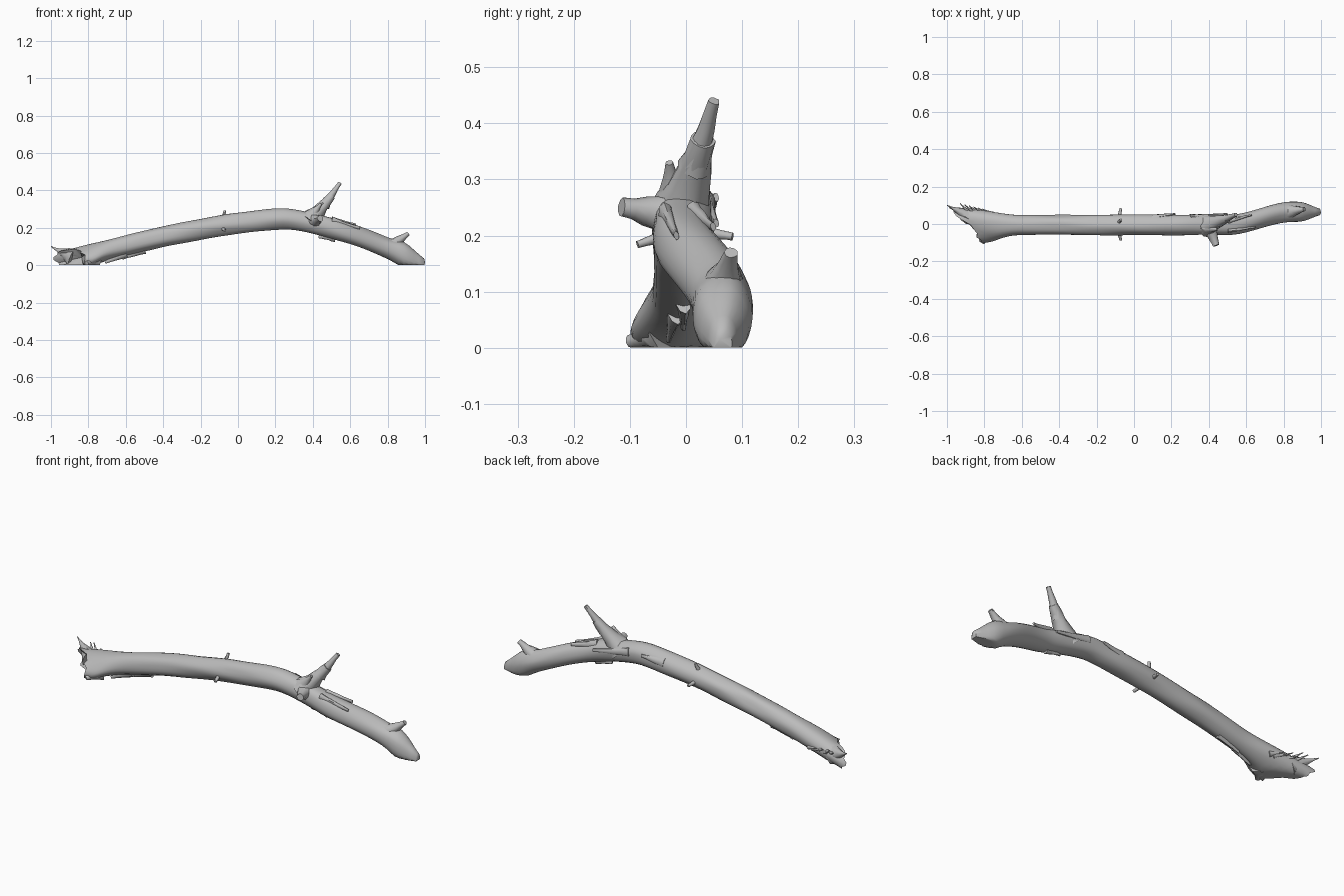
import bpy, bmesh, math, random
from mathutils import Vector, noise

if "Cube" in bpy.data.objects:
    bpy.data.objects.remove(bpy.data.objects["Cube"])
random.seed(4)

bark = bpy.data.materials.new("grey_bark")
bark.use_nodes = True
grey = (0.5, 0.5, 0.5, 1)
bark.diffuse_color = grey
bark.node_tree.nodes["Principled BSDF"].inputs["Base Color"].default_value = grey


def loft(name, rings, caps):
    """Skin a list of vertex rings and close both ends on cap points."""
    bm = bmesh.new()
    loops = [[bm.verts.new(point) for point in ring] for ring in rings]
    for loop, following in zip(loops, loops[1:]):
        for i in range(len(loop)):
            bm.faces.new((loop[i - 1], loop[i], following[i], following[i - 1]))
    for loop, cap in zip((loops[0], loops[-1]), caps):
        tip = bm.verts.new(cap)
        for i in range(len(loop)):
            bm.faces.new((loop[i - 1], loop[i], tip))
    bmesh.ops.recalc_face_normals(bm, faces=bm.faces)
    mesh = bpy.data.meshes.new(name)
    bm.to_mesh(mesh)
    bm.free()
    mesh.materials.append(bark)
    part = bpy.data.objects.new(name, mesh)
    bpy.context.collection.objects.link(part)
    bpy.ops.object.select_all(action='DESELECT')
    part.select_set(True)
    bpy.context.view_layer.objects.active = part
    bpy.ops.object.shade_smooth_by_angle(angle=math.radians(50))


def twig(name, start, end, base, tip, flat=1.0, sides=9, steps=5):
    """Tapered stub with a flared base; flat squeezes it into a shard."""
    start, end = Vector(start), Vector(end)
    along = (end - start).normalized()
    across = along.cross(Vector((0, 1, 0.2))).normalized()
    side = along.cross(across)
    rings = []
    for k in range(steps + 1):
        t = k / steps
        radius = tip + (base - tip) * (1 - t) ** 1.5
        ring = []
        for i in range(sides):
            angle = math.tau * i / sides
            offset = math.cos(angle) * across + flat * math.sin(angle) * side
            point = start.lerp(end, t) + radius * random.uniform(0.9, 1.1) * offset
            point.z = max(point.z, 0)
            ring.append(point)
        rings.append(ring)
    loft(name, rings, (start, end))


def ramp(value, low, high):
    """Smooth step from zero at low to one at high."""
    t = min(max((value - low) / (high - low), 0), 1)
    return t * t * (3 - 2 * t)


def trunk_point(x, angle, depth=1.0):
    """Point on the arched trunk, which sweeps back on the left and flares at the torn root."""
    reach = abs(x - 0.25) ** 1.5
    height = 0.247 - reach * (0.18 if x < 0.25 else 0.38)
    sweep = 0.07 * ramp(x, 0.5, 0.85)
    root = ramp(-x, 0.6, 0.9)
    nose = ramp(x, 0.88, 1.02)
    wide = 0.054 + 0.04 * root - 0.04 * nose
    tall = 0.056 + 0.015 * ramp(x, 0.8, 0.9) - 0.04 * nose
    c, s = math.cos(angle), math.sin(angle)
    lump = depth * (1 + 0.08 * noise.noise(Vector((5 * x, 1.5 * c, 1.5 * s))))
    y = sweep - 0.005 + wide * lump * c
    z = height + tall * lump * s
    return Vector((x - 0.9 * root * y, y, max(z, 0)))


# Trunk, with a chipped rim and a hollow at the torn root
SIDES, STEPS = 24, 70
rings = []
for k in range(STEPS + 1):
    x = -0.89 + 1.885 * k / STEPS
    rings.append([trunk_point(x, math.tau * i / SIDES) for i in range(SIDES)])
for point in rings[0]:
    point.x += random.uniform(-0.025, 0.015)
loft("trunk", rings, (trunk_point(-0.84, 0, 0), (1, 0.06, 0.015)))

# Main side branch, the knot on its collar and the cut stubs
twig("branch_collar", (0.38, -0.01, 0.23), (0.5, 0.03, 0.37), 0.06, 0.022, sides=12)
twig("upper_branch", (0.46, 0.015, 0.32), (0.545, 0.05, 0.44), 0.031, 0.01, sides=12)
twig("front_stub", (0.4, -0.01, 0.235), (0.44, -0.115, 0.25), 0.05, 0.017)
twig("collar_knot", (0.39, -0.02, 0.26), (0.445, -0.03, 0.33), 0.04, 0.007)
twig("end_stub", (0.82, 0.065, 0.1), (0.91, 0.08, 0.17), 0.045, 0.012)

# Three thin twigs around the middle
for name, angle, length in (("top_twig", 70, 1.5), ("back_twig", -10, 1.6), ("front_twig", 200, 1.6)):
    turn = math.radians(angle)
    twig(name, trunk_point(-0.08, turn, 0.8), trunk_point(-0.07, turn, length), 0.011, 0.007)

# Loose bark shards lying along the trunk: start, end, angle around it
shards = ((0.52, 0.43, -90), (0.5, 0.65, 130), (0.5, 0.63, 60), (0.3, 0.5, 20),
          (0.1, 0.22, 20), (-0.5, -0.62, -90), (-0.6, -0.72, -110))
for number, (start, end, angle) in enumerate(shards):
    turn = math.radians(angle)
    twig(f"bark_shard_{number}", trunk_point(start, turn, 0.8), trunk_point(end, turn, 1.15),
         0.025, 0.008, flat=0.6)

# Torn root: long pointed tip, heel and a row of splinters behind
twig("torn_tip", (-0.88, 0.04, 0.04), (-1, 0.1, 0.1), 0.055, 0.002, flat=0.8)
twig("torn_heel", (-0.77, -0.04, 0.03), (-0.81, -0.1, 0.01), 0.045, 0.012)
for number in range(6):
    x = -0.87 + 0.024 * number
    twig(f"splinter_{number}", (x, 0.05, 0.05),
         (x - 0.06, 0.11 - 0.006 * number, random.uniform(0.06, 0.1)), 0.016, 0.002)
